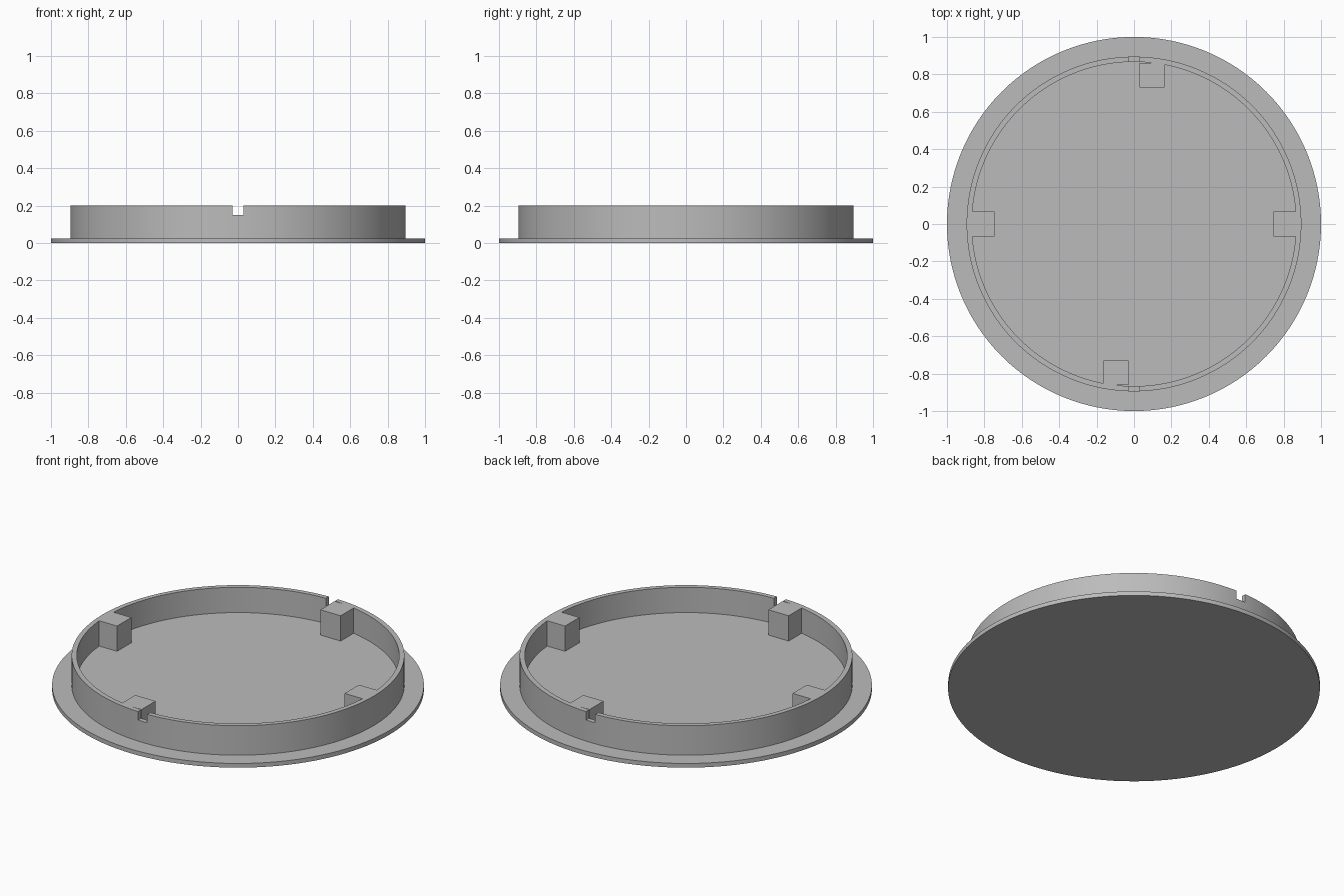
import bpy
import bmesh
import math

SEGMENTS = 128
RIM_OUTER, RIM_INNER = 0.895, 0.867
FLOOR_Z, TOP_Z = 0.05, 0.2

if "Cube" in bpy.data.objects:
    bpy.data.objects.remove(bpy.data.objects["Cube"])

grey = bpy.data.materials.new("plain grey")
grey.use_nodes = True
grey.diffuse_color = (0.5, 0.5, 0.5, 1)
grey.node_tree.nodes["Principled BSDF"].inputs["Base Color"].default_value = (0.5, 0.5, 0.5, 1)


def finish(name, bm):
    bmesh.ops.recalc_face_normals(bm, faces=bm.faces)
    mesh = bpy.data.meshes.new(name)
    bm.to_mesh(mesh)
    bm.free()
    mesh.materials.append(grey)
    obj = bpy.data.objects.new(name, mesh)
    bpy.context.collection.objects.link(obj)
    return obj


def lathe(name, profile):
    """Revolve a profile of (radius, z) that starts and ends on the axis."""
    bm = bmesh.new()
    rings = []
    for r, z in profile:
        rings.append([bm.verts.new((r * math.cos(a), r * math.sin(a), z))
                      for a in (math.tau * i / SEGMENTS for i in range(SEGMENTS))])
    for low, high in zip(rings, rings[1:]):
        for i in range(SEGMENTS):
            j = (i + 1) % SEGMENTS
            bm.faces.new((low[i], low[j], high[j], high[i]))
    bm.faces.new(rings[0])
    bm.faces.new(rings[-1])
    return finish(name, bm)


def box(name, x0, x1, y0, y1, z0, z1):
    bm = bmesh.new()
    bmesh.ops.create_cube(bm, size=1)
    for v in bm.verts:
        v.co = (x1 if v.co.x > 0 else x0, y1 if v.co.y > 0 else y0, z1 if v.co.z > 0 else z0)
    return finish(name, bm)


def boolean(target, other, operation):
    mod = target.modifiers.new(other.name, "BOOLEAN")
    mod.operation = operation
    mod.solver = "EXACT"
    mod.object = other
    other.hide_render = True
    bpy.context.view_layer.objects.active = target
    bpy.ops.object.modifier_apply(modifier=mod.name)
    bpy.data.objects.remove(other)


# Flanged lid with raised rim and recessed floor
lid = lathe("lid", [(1, 0), (1, 0.025), (RIM_OUTER, 0.025), (RIM_OUTER, TOP_Z),
                    (RIM_INNER, TOP_Z), (RIM_INNER, FLOOR_Z)])

# Four lugs against the inside of the rim, rooted slightly into wall and floor
base = FLOOR_Z - 0.01
lugs = [("right_lug", -0.88, -0.747, -0.067, 0.067),
        ("left_lug", 0.747, 0.88, -0.067, 0.067),
        ("back_lug", 0.03, 0.163, 0.73, 0.862),
        ("front_lug", -0.163, -0.03, -0.862, -0.73)]
for name, *extent in lugs:
    boolean(lid, box(name, *extent, base, TOP_Z), "UNION")

# Notches through the rim at front and back
for side, y in (("front", -0.88), ("back", 0.88)):
    boolean(lid, box(side + "_notch", -0.03, 0.03, y - 0.08, y + 0.08, 0.15, 0.3), "DIFFERENCE")

# Smooth walls with crisp edges
bpy.ops.object.select_all(action="DESELECT")
lid.select_set(True)
bpy.context.view_layer.objects.active = lid
bpy.ops.object.shade_smooth_by_angle(angle=math.radians(30))
